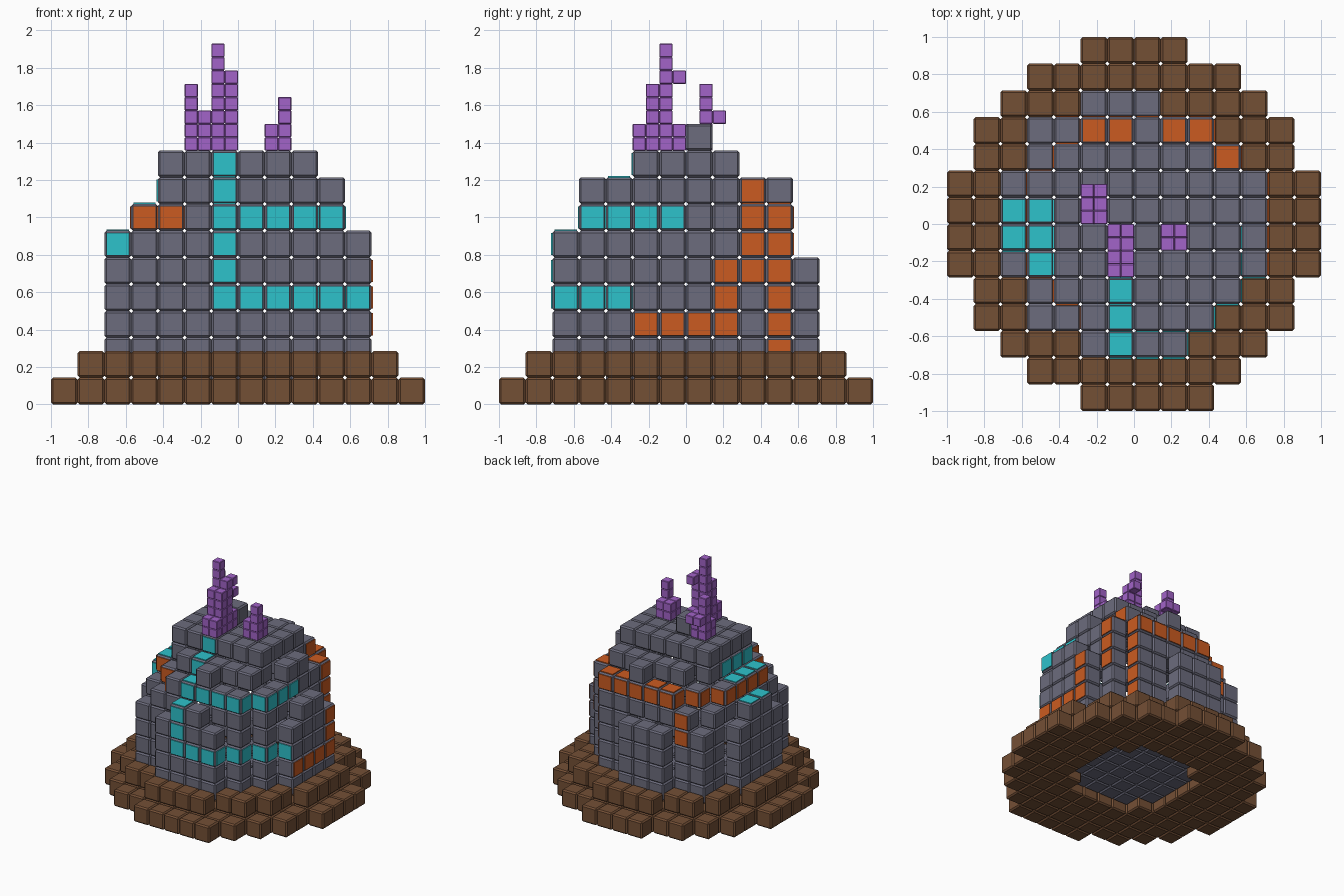
import bpy, bmesh
from mathutils import Vector, Matrix

if "Cube" in bpy.data.objects:
    bpy.data.objects.remove(bpy.data.objects["Cube"], do_unlink=True)

CELL = 1 / 7
ROCK_Z = CELL * 1.5        # height of rock layer 0
PANEL = 0.118              # width of a glowing panel


def material(name, rgb):
    m = bpy.data.materials.new(name)
    m.use_nodes = True
    m.diffuse_color = (*rgb, 1)
    m.node_tree.nodes["Principled BSDF"].inputs["Base Color"].default_value = (*rgb, 1)
    return m


ROCK = material("slate_grey", (0.150, 0.150, 0.205))
EARTH = material("earth_brown", (0.175, 0.079, 0.036))
ORANGE = material("lava_orange", (0.60, 0.105, 0.015))
CYAN = material("bright_cyan", (0.027, 0.54, 0.60))
PURPLE = material("crystal_purple", (0.36, 0.125, 0.58))


def finish(name, bm, mat):
    mesh = bpy.data.meshes.new(name)
    bm.to_mesh(mesh)
    bm.free()
    mesh.materials.append(mat)
    obj = bpy.data.objects.new(name, mesh)
    bpy.context.collection.objects.link(obj)
    return obj


def blocks(name, cells, size, base_z, mat, chamfer):
    """One chamfered block for every cell that is not fully enclosed."""
    block = bmesh.new()
    bmesh.ops.create_cube(block, size=size)
    bmesh.ops.bevel(block, geom=block.edges[:], offset=chamfer, segments=1, affect="EDGES")
    template = bpy.data.meshes.new("block_template")
    block.to_mesh(template)
    block.free()
    bm = bmesh.new()
    for x, y, k in sorted(cells):
        if all((x + d[0], y + d[1], k + d[2]) in cells for d in DIRS.values()):
            continue
        start = len(bm.verts)
        bm.from_mesh(template)
        bm.verts.ensure_lookup_table()
        centre = Vector(((x + .5) * size, (y + .5) * size, base_z + (k + .5) * size))
        bmesh.ops.translate(bm, vec=centre, verts=bm.verts[start:])
    bpy.data.meshes.remove(template)
    return finish(name, bm, mat)


DIRS = {"right": (1, 0, 0), "left": (-1, 0, 0), "back": (0, 1, 0),
        "front": (0, -1, 0), "top": (0, 0, 1), "bottom": (0, 0, -1)}


def disc(r2, r2_pos=None):
    """Cells inside a circle, optionally wider on the +x half."""
    return {(x, y) for x in range(-7, 7) for y in range(-7, 7)
            if (x + .5) ** 2 + (y + .5) ** 2 < (r2_pos if r2_pos and x >= 0 else r2)}


# Rock mound: stacked discs that shrink with height
layers = {-1: disc(9)}
for k in range(4):
    layers[k] = (disc(23) | {(-4, 3), (-4, -4)}) - {(1, 4)}
layers[4] = {c for c in disc(21) if c[1] < 4} | {(-1, -5), (0, -5)}
layers[5] = disc(15, 19)
layers[6] = disc(9, 13)
layers[7] = {c for c in disc(9) if -3 < c[1] < 2}
layers[8] = {(-1, 0)}
rock = {(x, y, k) for k, cells in layers.items() for x, y in cells}
blocks("rock_mound", rock, CELL, ROCK_Z, ROCK, 0.011)

# Earth base: two wide steps around the rock
lower = (disc(46) | {(2, -7)}) - disc(9)
upper = disc(34) - layers[0]
earth = {(x, y, 0) for x, y in lower} | {(x, y, 1) for x, y in upper}
blocks("earth_base", earth, CELL, 0, EARTH, 0.011)

# Rows of the right side crossed by the orange vein, by layer
VEIN = {0: [3], 1: [-2, -1, 0, 1, 3], 2: [1, 3], 3: [1, 2, 3],
        4: [2, 3], 5: [2, 3], 6: [2]}


def is_cyan(x, y, k, d):
    if x == -1 and y < 0 and 2 <= k <= 7:
        if d == "front" or (d == "top" and k < 7):
            return True
    if k == 5 and x >= -1 and y < 0 and d in ("right", "front"):
        return True
    if k == 2 and x >= -1 and ((d == "front" and y <= -2) or (d == "right" and y <= -3)):
        return True
    if d == "top":
        return (k == 4 and x == -5) or (k == 5 and x == -4 and y <= 0)
    if d == "left":
        return k == 6 and x == -3 and y <= 0
    return d == "front" and (x, y, k) == (-5, -1, 4)


def is_orange(x, y, k, d):
    if d == "right":
        return y in VEIN.get(k, [])
    if k == 5:
        return (d == "left" or (d == "back" and x <= 2) or (d == "front" and x <= -3)
                or (d == "top" and (y == 3 or (x, y) == (3, 2))))
    return d == "back" and x == -3 and k in (3, 4)


def panels(name, rule, mat):
    """Thin plates on the exposed rock faces chosen by a rule."""
    bm = bmesh.new()
    for x, y, k in sorted(rock):
        for d, (dx, dy, dz) in DIRS.items():
            if (x + dx, y + dy, k + dz) in rock or not rule(x, y, k, d):
                continue
            n = Vector((dx, dy, dz))
            centre = Vector(((x + .5) * CELL, (y + .5) * CELL, ROCK_Z + (k + .5) * CELL))
            size = [0.009 if a else PANEL for a in n]
            place = Matrix.Translation(centre + n * (CELL / 2 + 0.0025))
            bmesh.ops.create_cube(bm, size=1, matrix=place @ Matrix.Diagonal((*size, 1)))
    finish(name, bm, mat)


panels("cyan_panels", is_cyan, CYAN)
panels("orange_panels", is_orange, ORANGE)


# Crystals: columns of half-size blocks, with small side arms
def column(x, y, height):
    return {(x, y, k) for k in range(height)}


def cluster(xs, ys):
    return set().union(*(column(x, y, 2) for x in xs for y in ys))


CRYSTALS = {
    "tall_crystal": cluster((-2, -1), range(-4, 0)) | column(-2, -3, 5) | column(-1, -3, 5)
    | column(-2, -2, 8) | column(-1, -2, 6) | {(-1, -1, 5)},
    "left_crystal": cluster((-4, -3), (0, 1)) | column(-4, 1, 5) | column(-3, 1, 3)
    | {(-4, 2, 2), (-3, 2, 2)},
    "small_crystal": cluster((2, 3), (-2, -1)) | column(3, -2, 4),
}
for name, cells in CRYSTALS.items():
    blocks(name, cells, CELL / 2, ROCK_Z + 8 * CELL, PURPLE, 0.004)
